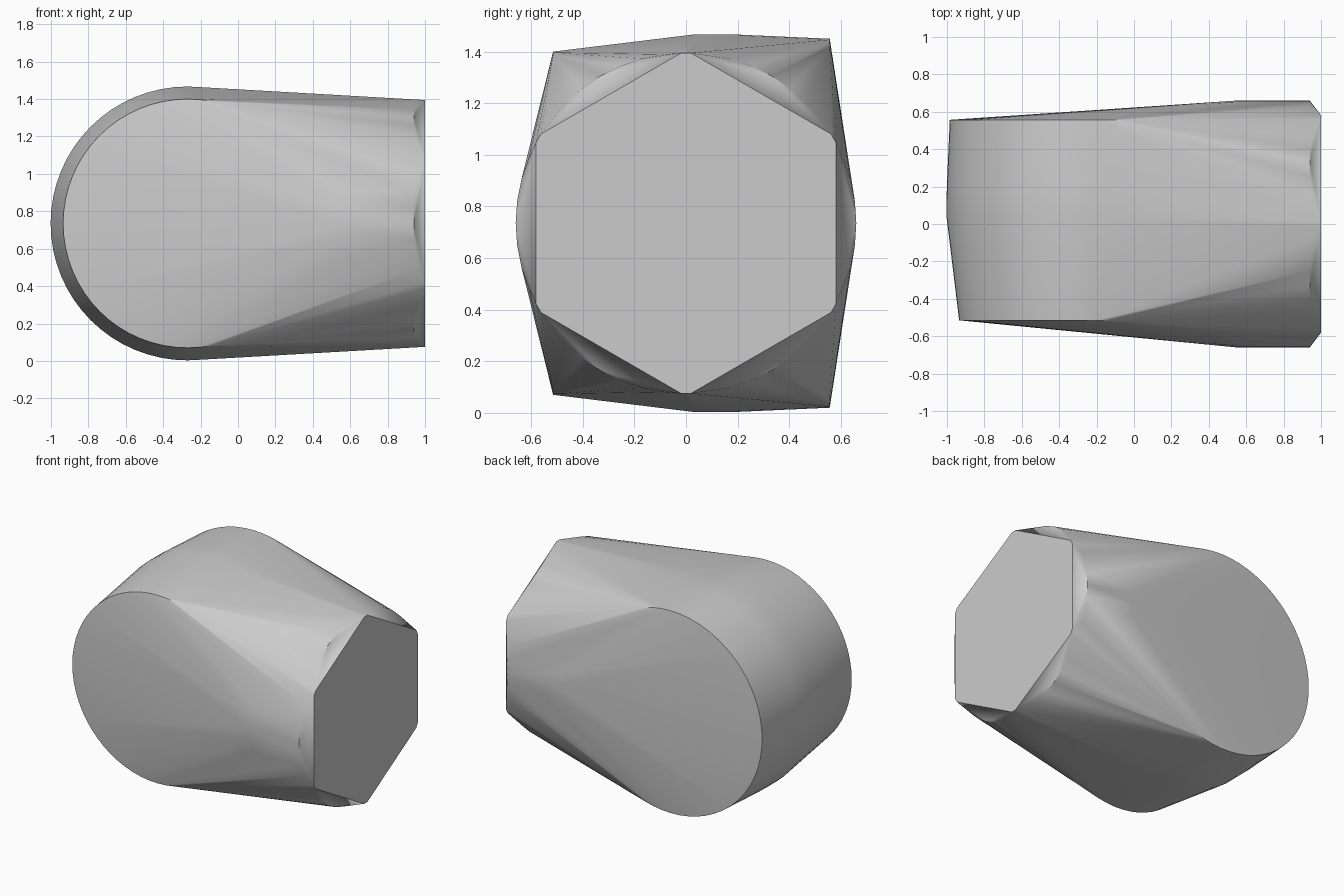
import bpy
import bmesh
from math import cos, sin, pi, radians
from mathutils import Vector

old = bpy.data.objects.get("Cube")
if old:
    bpy.data.objects.remove(old, do_unlink=True)

MID_Z = 0.735
DRUM_X = -0.27

# one plain grey for the whole body
grey = bpy.data.materials.new("plain_grey")
grey.use_nodes = True
colour = (0.6, 0.6, 0.6, 1)
grey.diffuse_color = colour
grey.node_tree.nodes["Principled BSDF"].inputs["Base Color"].default_value = colour


def circle(steps):
    return [2 * pi * i / steps for i in range(steps)]


def drum_ring(y, r):
    """Ring around the cross axis at the rounded end."""
    return [Vector((DRUM_X + r * cos(a), y, MID_Z + r * sin(a))) for a in circle(64)]


def neck_ring(x, r, angles):
    """Ring around the long axis at the hexagonal end."""
    return [Vector((x, r * sin(a), MID_Z + r * cos(a))) for a in angles]


# rounded drum: narrow front rim, widest middle, slightly narrower back rim
points = []
for y, r in ((-0.515, 0.665), (0.035, 0.732), (0.2, 0.731), (0.557, 0.715)):
    points += drum_ring(y, r)

# round neck, then hexagonal end face with slightly clipped corners
for x in (0.55, 0.94):
    points += neck_ring(x, 0.66, circle(48))
clip = radians(1.6)
corners = [a + d for a in circle(6) for d in (-clip, clip)]
points += neck_ring(1.0, 0.66, corners)

# wrap all rings in one convex skin
bm = bmesh.new()
for p in points:
    bm.verts.new(p)
bmesh.ops.convex_hull(bm, input=bm.verts[:])
bmesh.ops.delete(bm, geom=[v for v in bm.verts if not v.link_faces], context='VERTS')
bmesh.ops.dissolve_limit(bm, angle_limit=radians(0.3), verts=bm.verts[:], edges=bm.edges[:])
bmesh.ops.recalc_face_normals(bm, faces=bm.faces[:])

mesh = bpy.data.meshes.new("body")
bm.to_mesh(mesh)
bm.free()
mesh.materials.append(grey)
body = bpy.data.objects.new("body", mesh)
bpy.context.collection.objects.link(body)

bpy.ops.object.select_all(action='DESELECT')
body.select_set(True)
bpy.context.view_layer.objects.active = body
bpy.ops.object.shade_smooth_by_angle(angle=radians(25))
